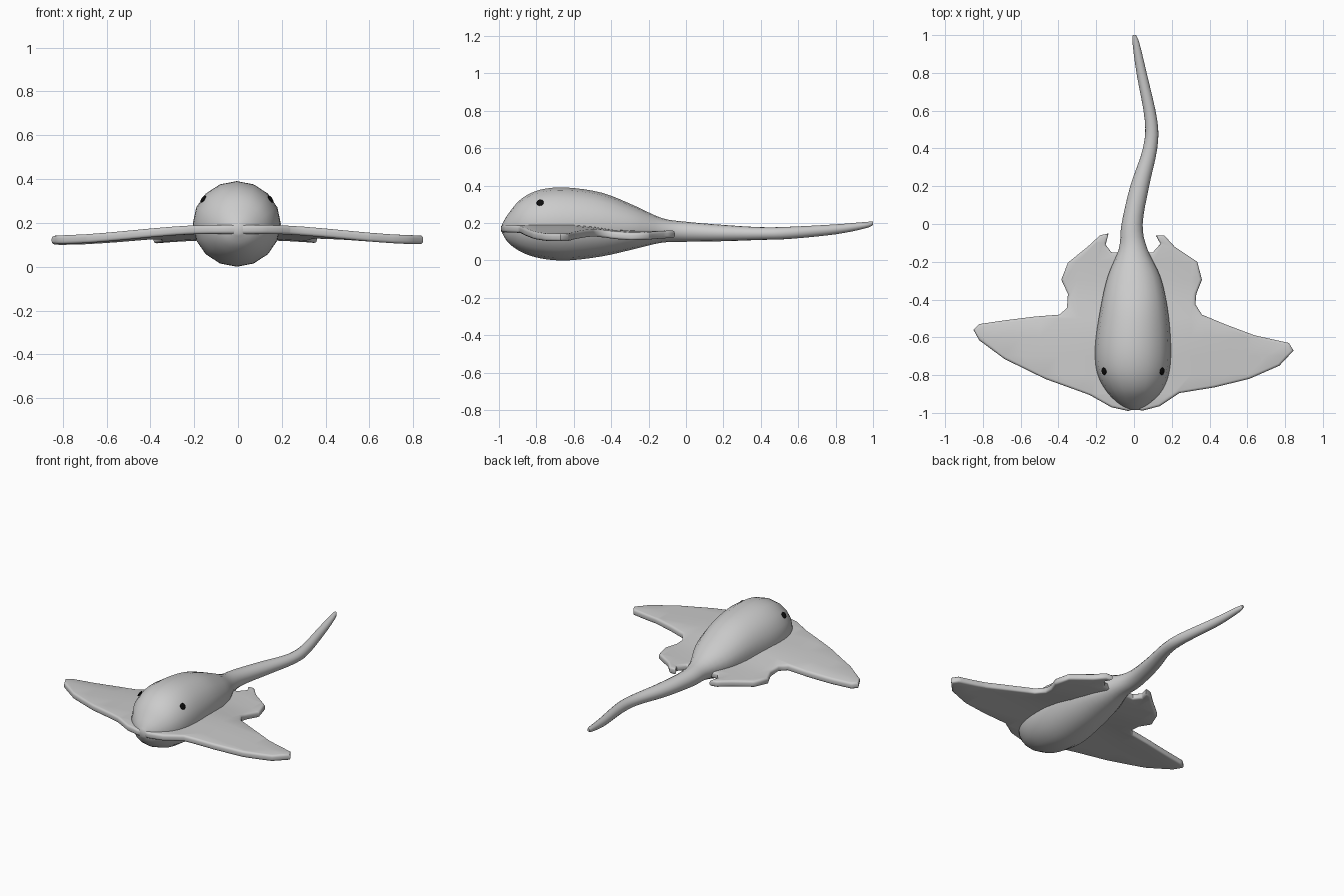
import bpy, bmesh, math
from mathutils import Vector

cube = bpy.data.objects.get("Cube")
if cube:
    bpy.data.objects.remove(cube, do_unlink=True)


def make_material(name, value):
    mat = bpy.data.materials.new(name)
    mat.use_nodes = True
    colour = (value, value, value, 1)
    mat.diffuse_color = colour
    mat.node_tree.nodes["Principled BSDF"].inputs["Base Color"].default_value = colour
    return mat


def make_object(name, bm, mat, angle):
    bmesh.ops.recalc_face_normals(bm, faces=bm.faces)
    mesh = bpy.data.meshes.new(name)
    bm.to_mesh(mesh)
    bm.free()
    mesh.materials.append(mat)
    obj = bpy.data.objects.new(name, mesh)
    bpy.context.collection.objects.link(obj)
    bpy.ops.object.select_all(action='DESELECT')
    obj.select_set(True)
    bpy.context.view_layer.objects.active = obj
    bpy.ops.object.shade_smooth_by_angle(angle=math.radians(angle))
    return obj


def smooth(t):
    t = min(max(t, 0), 1)
    return t * t * (3 - 2 * t)


def catmull(a, b, c, d, t):
    return [0.5 * (2 * q + (r - p) * t + (2 * p - 5 * q + 4 * r - s) * t * t
                   + (3 * q - p - 3 * r + s) * t ** 3)
            for p, q, r, s in zip(a, b, c, d)]


grey = make_material("skin grey", 0.6)
black = make_material("eye black", 0.004)

# Body and tail: y, centre x, half width, bottom z, top z
stations = [
    (-.985, 0, .02, .15, .19), (-.95, 0, .085, .095, .25), (-.88, 0, .15, .045, .33),
    (-.78, -.005, .192, .012, .378), (-.64, -.005, .2, 0, .39), (-.45, 0, .178, .022, .362),
    (-.28, 0, .14, .06, .295), (-.13, -.005, .075, .095, .227), (0, -.01, .056, .1, .207),
    (.2, .03, .05, .103, .19), (.4, .085, .038, .11, .178), (.55, .09, .033, .115, .18),
    (.8, .04, .027, .14, .193), (.96, .01, .018, .172, .206), (1, .002, .008, .19, .208)]
STEPS, SIDES = 4, 16
rows = []
last = len(stations) - 1
for i in range(last):
    quad = [stations[min(max(i + k, 0), last)] for k in (-1, 0, 1, 2)]
    rows += [catmull(*quad, s / STEPS) for s in range(STEPS)]
rows.append(stations[-1])

bm = bmesh.new()
rings = []
for y, cx, half, low, high in rows:
    ring = []
    for k in range(SIDES):
        a = 2 * math.pi * k / SIDES
        ring.append(bm.verts.new((cx + half * math.cos(a), y,
                                  (low + high) / 2 + (high - low) / 2 * math.sin(a))))
    rings.append(ring)
for r0, r1 in zip(rings, rings[1:]):
    for k in range(SIDES):
        n = (k + 1) % SIDES
        bm.faces.new((r0[k], r0[n], r1[n], r1[k]))
bm.faces.new(rings[0])
bm.faces.new(rings[-1])
make_object("body_and_tail", bm, grey, 50)

# Fins: one bent slab through the body, outlined from nose to tail on each side
right_outline = [
    (-.03, -.99), (-.12, -.97), (-.235, -.905), (-.47, -.82), (-.685, -.715), (-.82, -.615),
    (-.85, -.56), (-.82, -.53), (-.685, -.51), (-.525, -.49), (-.395, -.48), (-.355, -.445),
    (-.35, -.37), (-.385, -.295), (-.35, -.205), (-.245, -.12), (-.18, -.06), (-.135, -.05),
    (-.15, -.11), (-.12, -.15)]
left_outline = [
    (.045, -.988), (.135, -.965), (.24, -.895), (.425, -.865), (.61, -.82), (.77, -.75),
    (.845, -.67), (.82, -.63), (.64, -.59), (.48, -.53), (.36, -.48), (.325, -.425),
    (.33, -.37), (.36, -.295), (.335, -.2), (.215, -.12), (.16, -.06), (.115, -.06),
    (.14, -.105), (.1, -.15)]
THICK = .04
bm = bmesh.new()
outline = right_outline + left_outline[::-1] + [(0, -.98)]
base = bm.faces.new([bm.verts.new((x, y, -THICK / 2)) for x, y in outline])
top = bmesh.ops.extrude_face_region(bm, geom=[base], use_keep_orig=True)
for v in top["geom"]:
    if isinstance(v, bmesh.types.BMVert):
        v.co.z += THICK
bmesh.ops.recalc_face_normals(bm, faces=bm.faces)
rim = [e for e in bm.edges if abs(e.verts[0].co.z - e.verts[1].co.z) < .001]
bmesh.ops.bevel(bm, geom=rim, offset=.013, segments=3, profile=.5,
                affect='EDGES', clamp_overlap=True)
# Slice the slab so that it can bend
for axis, first, count in ((0, -.8, 17), (1, -.9, 9)):
    normal = Vector((1 - axis, axis, 0))
    for k in range(count):
        bmesh.ops.bisect_plane(bm, geom=bm.verts[:] + bm.edges[:] + bm.faces[:],
                               plane_co=normal * (first + .1 * k + .003), plane_no=normal)
for v in bm.verts:
    droop = .047 * smooth((abs(v.co.x) - .12) / .72)
    rear = .03 * smooth((v.co.y + .6) / .28)
    v.co.z += .17 - droop - rear
make_object("fins", bm, grey, 50)

# Eyes: shallow domes lying on the head
for name, side in (("right_eye", -1), ("left_eye", 1)):
    bm = bmesh.new()
    bmesh.ops.create_uvsphere(bm, u_segments=14, v_segments=8, radius=.02)
    bmesh.ops.scale(bm, vec=(1, 1, .35), verts=bm.verts)
    eye = make_object(name, bm, black, 60)
    eye.location = (side * .154 - .005, -.78, .309)
    facing = Vector((side * .8, -.15, .55))
    eye.rotation_euler = facing.to_track_quat('Z', 'Y').to_euler()
